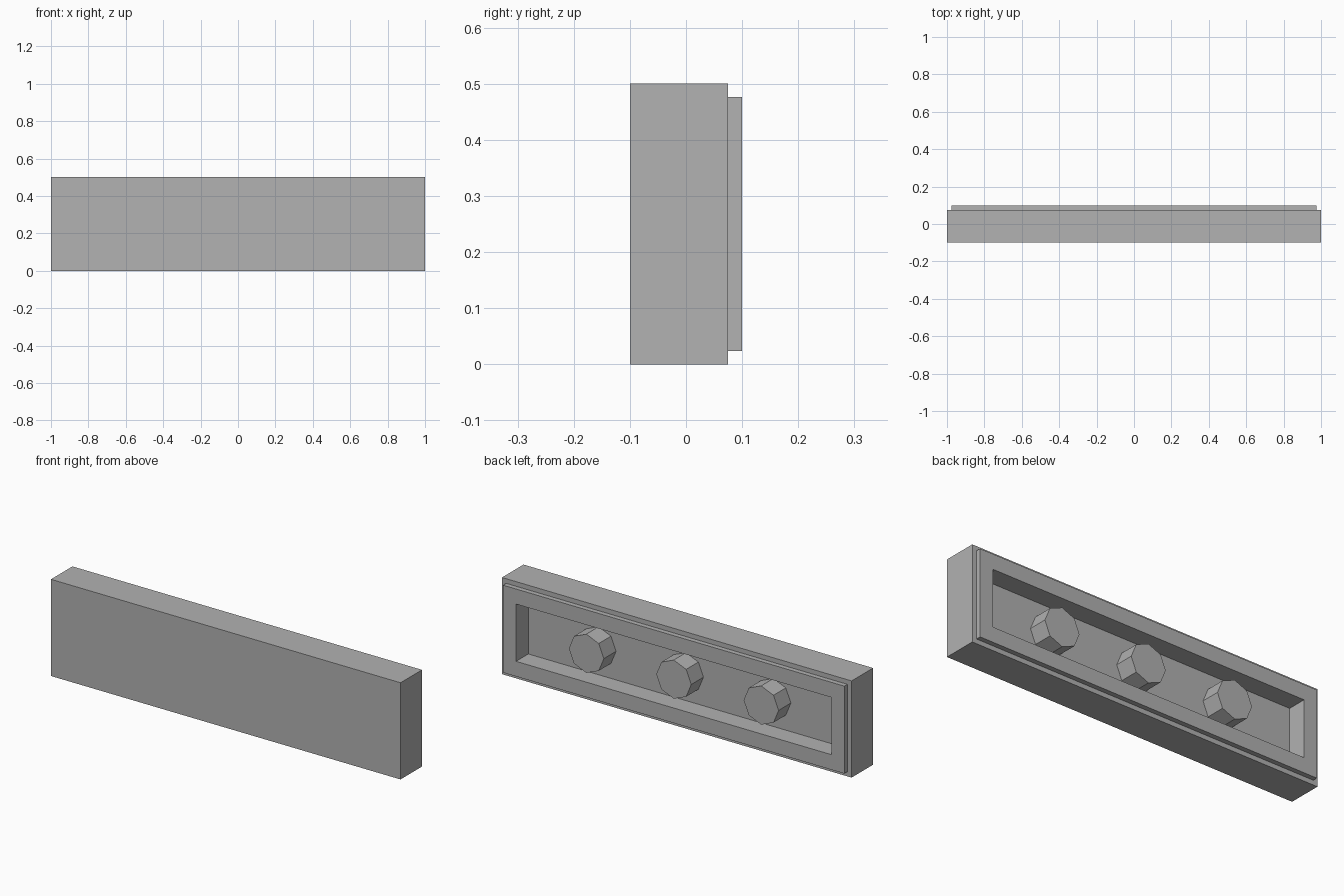
import bpy, bmesh, math
from mathutils import Matrix

cube = bpy.data.objects.get("Cube")
if cube:
    bpy.data.objects.remove(cube, do_unlink=True)

MID_Z = 0.25

grey = bpy.data.materials.new("light_grey_plastic")
grey.use_nodes = True
colour = (0.445, 0.445, 0.445, 1)
grey.diffuse_color = colour
grey.node_tree.nodes["Principled BSDF"].inputs["Base Color"].default_value = colour


def finish(name, bm):
    bmesh.ops.recalc_face_normals(bm, faces=bm.faces)
    mesh = bpy.data.meshes.new(name)
    bm.to_mesh(mesh)
    bm.free()
    mesh.materials.append(grey)
    obj = bpy.data.objects.new(name, mesh)
    bpy.context.collection.objects.link(obj)
    return obj


# Tile shell: nested rectangles lofted from front face, over the lip, into the recess
sections = [  # half width, half height, y
    (1.0, 0.25, -0.1),
    (1.0, 0.25, 0.075),
    (0.976, 0.226, 0.075),
    (0.976, 0.226, 0.1),
    (0.902, 0.148, 0.1),
    (0.902, 0.148, 0.0),
]
bm = bmesh.new()
loops = []
for w, h, y in sections:
    loops.append([bm.verts.new((sx * w, y, MID_Z + sz * h))
                  for sx, sz in ((-1, -1), (1, -1), (1, 1), (-1, 1))])
for a, b in zip(loops, loops[1:]):
    for i in range(4):
        j = (i + 1) % 4
        bm.faces.new((a[i], a[j], b[j], b[i]))
bm.faces.new(loops[0])
bm.faces.new(loops[-1])
finish("tile_shell", bm)

# Three octagonal pegs standing on the recess floor, flush with the lip
PEG_BACK, PEG_ROOT = 0.1, -0.01
for name, x in (("left_peg", 0.5), ("middle_peg", 0), ("right_peg", -0.5)):
    bm = bmesh.new()
    bmesh.ops.create_cone(
        bm, cap_ends=True, segments=8, radius1=0.1, radius2=0.1,
        depth=PEG_BACK - PEG_ROOT,
        matrix=Matrix.Translation((x, (PEG_BACK + PEG_ROOT) / 2, MID_Z))
        @ Matrix.Rotation(math.pi / 2, 4, "X"))
    finish(name, bm)
